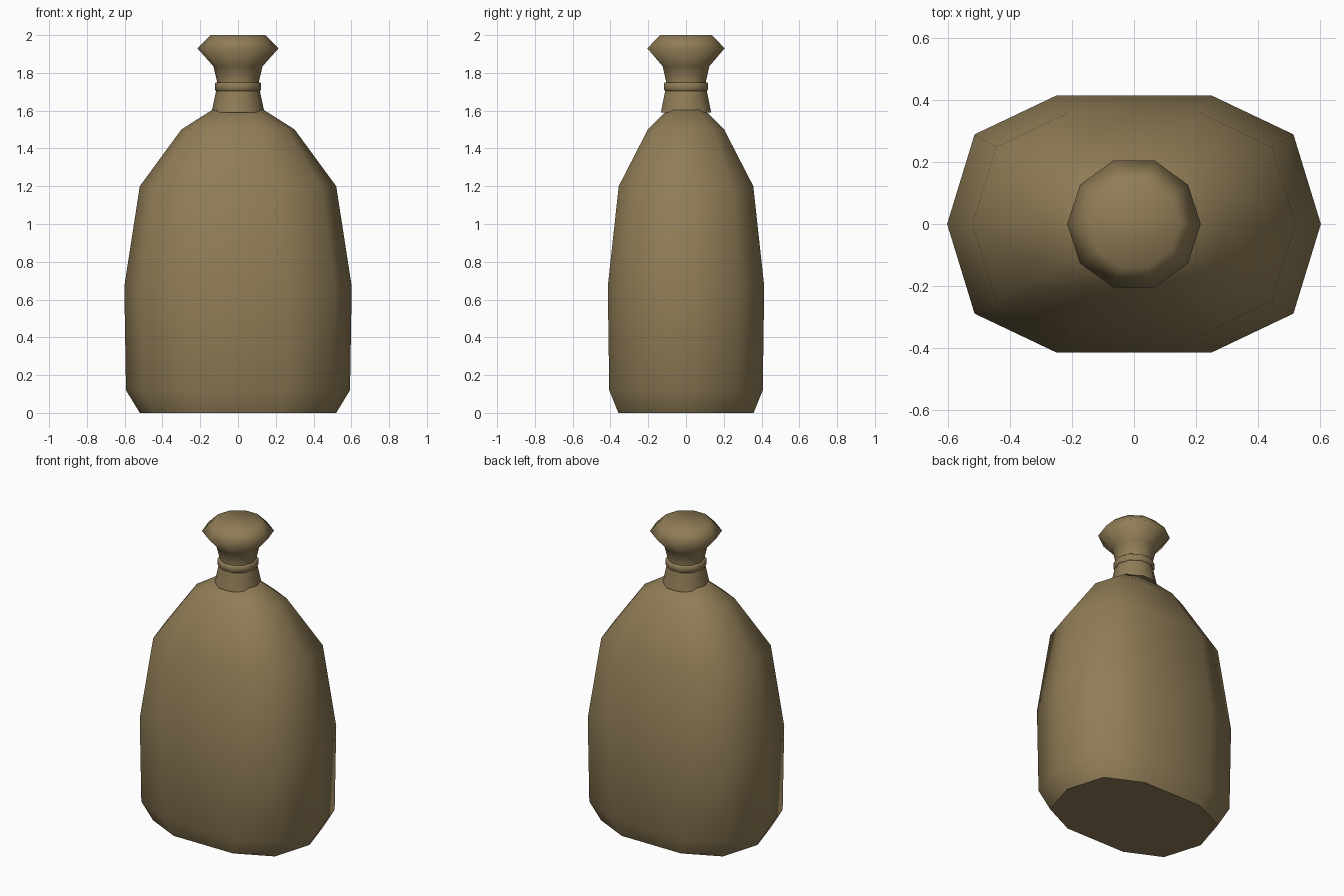
import bpy, bmesh, math

if "Cube" in bpy.data.objects:
    bpy.data.objects.remove(bpy.data.objects["Cube"])

SIDES = 10
glaze = bpy.data.materials.new("brown_glaze")
glaze.diffuse_color = (0.28, 0.205, 0.095, 1)
glaze.use_nodes = True
glaze.node_tree.nodes["Principled BSDF"].inputs["Base Color"].default_value = glaze.diffuse_color


def spow(v, p):
    return math.copysign(abs(v) ** p, v) if abs(v) > 1e-6 else 0.0


def loft(name, rings, power=1.0, flat_top=False):
    """Stack ten-sided rings of (z, half width, half depth) into a closed solid."""
    bm = bmesh.new()
    loops = []
    for z, rx, ry in rings:
        loop = []
        for i in range(SIDES):
            a = math.tau * i / SIDES
            loop.append(bm.verts.new((rx * spow(math.cos(a), power),
                                      ry * spow(math.sin(a), power), z)))
        loops.append(loop)
    for lo, hi in zip(loops, loops[1:]):
        for i in range(SIDES):
            j = (i + 1) % SIDES
            bm.faces.new((lo[i], lo[j], hi[j], hi[i])).smooth = True
    base = bm.faces.new(loops[0][::-1])
    top = bm.faces.new(loops[-1])
    top.smooth = not flat_top
    # keep the base edge crisp
    for e in base.edges:
        e.smooth = False
    me = bpy.data.meshes.new(name)
    bm.to_mesh(me)
    bm.free()
    me.materials.append(glaze)
    ob = bpy.data.objects.new(name, me)
    bpy.context.collection.objects.link(ob)
    return ob


def turned(name, profile):
    return loft(name, [(z, r, r) for z, r in profile])


# Flask body: flattened, boxy oval section
loft("bottle_body", [
    (0.00, 0.52, 0.372),
    (0.12, 0.593, 0.422),
    (0.67, 0.602, 0.43),
    (1.20, 0.52, 0.37),
    (1.50, 0.30, 0.21),
    (1.605, 0.135, 0.10),
], power=0.75)

# Neck flaring into the mouth
turned("neck_and_mouth", [
    (1.59, 0.14), (1.70, 0.117), (1.75, 0.11),
    (1.835, 0.13), (1.93, 0.215), (2.00, 0.145),
])

# Raised band round the neck
turned("neck_band", [
    (1.705, 0.117), (1.71, 0.123), (1.745, 0.123), (1.75, 0.117),
])
